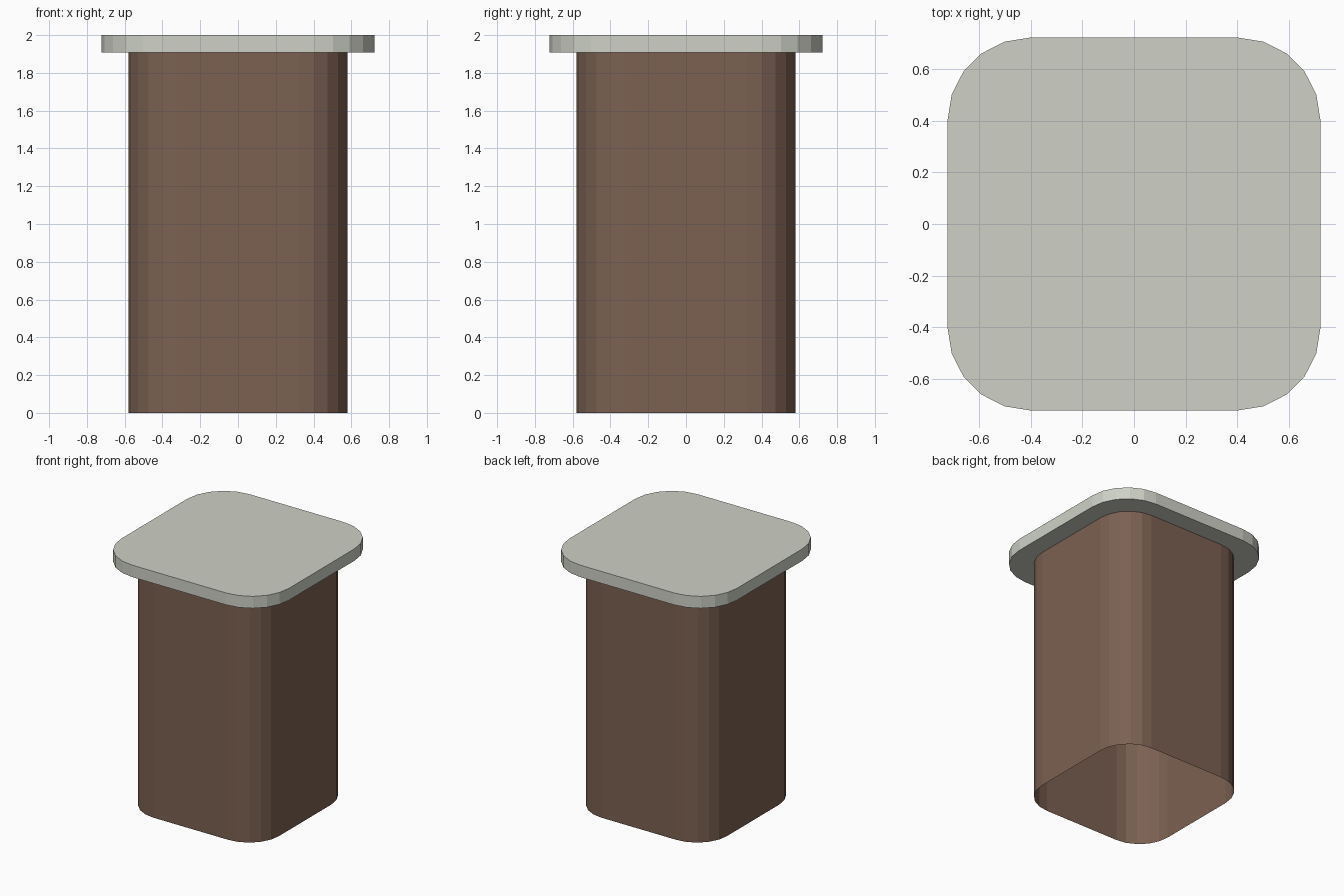
import bpy, bmesh, math

if "Cube" in bpy.data.objects:
    bpy.data.objects.remove(bpy.data.objects["Cube"])


def rounded_square(half, radius, steps=5):
    # Outline running counter-clockwise, each corner an arc of flat steps
    pts = []
    c = half - radius
    for q, (sx, sy) in enumerate([(1, 1), (-1, 1), (-1, -1), (1, -1)]):
        for i in range(steps + 1):
            a = math.radians(90 * (q + i / steps))
            pts.append((sx * c + radius * math.cos(a), sy * c + radius * math.sin(a)))
    return pts


def prism(name, outline, z0, z1, colour, capped):
    bm = bmesh.new()
    low = [bm.verts.new((x, y, z0)) for x, y in outline]
    high = [bm.verts.new((x, y, z1)) for x, y in outline]
    n = len(outline)
    for i in range(n):
        j = (i + 1) % n
        bm.faces.new((low[i], low[j], high[j], high[i]))
    if capped:
        bm.faces.new(high)
        bm.faces.new(low[::-1])
    mesh = bpy.data.meshes.new(name)
    bm.to_mesh(mesh)
    bm.free()
    mat = bpy.data.materials.new(name + "_colour")
    mat.diffuse_color = (*colour, 1)
    mat.use_nodes = True
    mat.node_tree.nodes["Principled BSDF"].inputs["Base Color"].default_value = mat.diffuse_color
    mesh.materials.append(mat)
    obj = bpy.data.objects.new(name, mesh)
    bpy.context.collection.objects.link(obj)
    return obj


PLATE_Z = 1.907

# Hollow column, open at the bottom
prism("column", rounded_square(0.579, 0.257), 0, PLATE_Z, (0.20, 0.12, 0.085), False)

# Overhanging top plate
prism("top_plate", rounded_square(0.723, 0.32), PLATE_Z, 2, (0.62, 0.64, 0.57), True)
